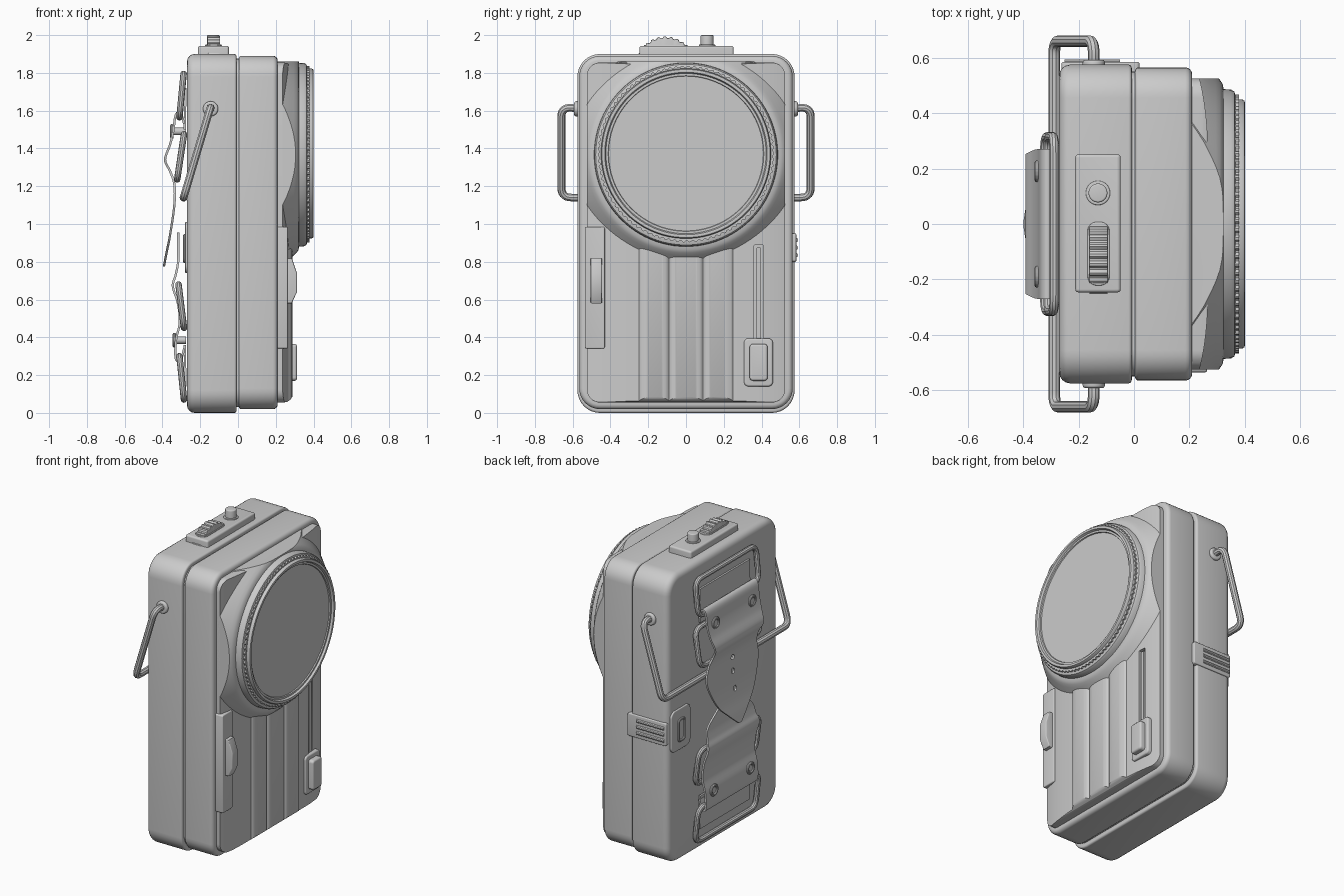
import bpy, bmesh
from math import sin, cos, pi, sqrt
from mathutils import Vector

if "Cube" in bpy.data.objects:
    bpy.data.objects.remove(bpy.data.objects["Cube"])

MAP = {'x': lambda a, u, v: (a, u, v), 'y': lambda a, u, v: (u, a, v), 'z': lambda a, u, v: (u, v, a)}

def finish(name, bm):
    bmesh.ops.recalc_face_normals(bm, faces=bm.faces)
    me = bpy.data.meshes.new(name)
    bm.to_mesh(me)
    bm.free()
    ob = bpy.data.objects.new(name, me)
    bpy.context.collection.objects.link(ob)
    return ob

def prism(name, pts, axis, a, b, lo=0, hi=0, seg=4):
    """Extrude a 2D outline along an axis, rounding the edges of each cap."""
    bm = bmesh.new()
    caps = [bm.faces.new([bm.verts.new(MAP[axis](t, u, v)) for u, v in pts]) for t in (a, b)]
    n = len(pts)
    va, vb = list(caps[0].verts), list(caps[1].verts)
    for i in range(n):
        j = (i + 1) % n
        bm.faces.new((va[i], va[j], vb[j], vb[i]))
    bmesh.ops.recalc_face_normals(bm, faces=bm.faces)
    rims = [list(c.edges) for c in caps]
    for rim, w in zip(rims, (lo, hi)):
        if w:
            bmesh.ops.bevel(bm, geom=rim, offset=w, segments=seg, profile=0.5, affect='EDGES', clamp_overlap=True)
    return finish(name, bm)

def rrect(u0, u1, v0, v1, r, n=8):
    out = []
    for k, (cu, cv) in enumerate([(u1-r, v1-r), (u0+r, v1-r), (u0+r, v0+r), (u1-r, v0+r)]):
        out += [(cu + r*cos(pi/2*(k + i/n)), cv + r*sin(pi/2*(k + i/n))) for i in range(n+1)]
    return out

def circle(cu, cv, r, n=32):
    return [(cu + r*cos(2*pi*i/n), cv + r*sin(2*pi*i/n)) for i in range(n)]

def gear(cu, cv, r, depth, teeth):
    n = teeth*4
    return [(cu + (r - depth*(i % 4 > 1))*cos(2*pi*i/n), cv + (r - depth*(i % 4 > 1))*sin(2*pi*i/n)) for i in range(n)]

def boolean(ob, cutter, op):
    m = ob.modifiers.new('cut', 'BOOLEAN')
    m.operation, m.object, m.solver = op, cutter, 'EXACT'
    bake(ob)
    bpy.data.objects.remove(cutter)

def bake(ob):
    dg = bpy.context.evaluated_depsgraph_get()
    me = bpy.data.meshes.new_from_object(ob.evaluated_get(dg))
    ob.modifiers.clear()
    ob.data = me

def lathe(name, prof, cz, n=96):
    """Revolve (x, r) points around the lens axis."""
    bm = bmesh.new()
    rings = [[bm.verts.new((x, r*cos(2*pi*i/n), cz + r*sin(2*pi*i/n))) for i in range(n)] for x, r in prof]
    for p, q in zip(rings, rings[1:]):
        for i in range(n):
            bm.faces.new((p[i], p[(i+1) % n], q[(i+1) % n], q[i]))
    bm.faces.new(rings[0])
    bm.faces.new(rings[-1])
    return finish(name, bm)

def wire(name, corners, r, fillet, cyclic):
    """Round wire through corner points with filleted bends."""
    P = [Vector(c) for c in corners]
    pts, n = [], len(P)
    for i, p in enumerate(P):
        if not cyclic and i in (0, n-1):
            pts.append(p)
            continue
        a = p + (P[i-1] - p).normalized()*fillet
        b = p + (P[(i+1) % n] - p).normalized()*fillet
        pts += [a*(1-t)**2 + p*2*t*(1-t) + b*t*t for t in [k/7 for k in range(8)]]
    cu = bpy.data.curves.new(name, 'CURVE')
    cu.dimensions, cu.bevel_depth, cu.bevel_resolution, cu.use_fill_caps = '3D', r, 3, True
    sp = cu.splines.new('POLY')
    sp.points.add(len(pts)-1)
    for s, p in zip(sp.points, pts):
        s.co = (*p, 1)
    sp.use_cyclic_u = cyclic
    tmp = bpy.data.objects.new('tmp', cu)
    bpy.context.collection.objects.link(tmp)
    me = bpy.data.meshes.new_from_object(tmp.evaluated_get(bpy.context.evaluated_depsgraph_get()))
    bpy.data.objects.remove(tmp)
    ob = bpy.data.objects.new(name, me)
    bpy.context.collection.objects.link(ob)
    return ob

def strap(name, path, widths, thick=0.012, sub=6):
    """Leather ribbon along (x, z) points, with a half-width at each point."""
    K = [Vector((x, z, w)) for (x, z), w in zip(path, widths)]
    K = [K[0]*2 - K[1]] + K + [K[-1]*2 - K[-2]]
    S = []
    for i in range(1, len(K)-2):
        a, b, c, d = K[i-1:i+3]
        for k in range(sub):
            t = k/sub
            S.append(0.5*(2*b + (c-a)*t + (2*a-5*b+4*c-d)*t*t + (3*b-a-3*c+d)*t**3))
    S.append(K[-2])
    bm = bmesh.new()
    rows = [[bm.verts.new((s.x, s.z*(j/4-1), s.y)) for j in range(9)] for s in S]
    for p, q in zip(rows, rows[1:]):
        for j in range(8):
            bm.faces.new((p[j], p[j+1], q[j+1], q[j]))
    ob = finish(name, bm)
    m = ob.modifiers.new('thick', 'SOLIDIFY')
    m.thickness, m.offset = thick, 0
    bake(ob)
    return ob

# Body shells and seam
prism('rear_shell', rrect(-.575, .575, 0, 1.9, .12), 'x', -.27, -.008, .04, .012)
prism('front_shell', rrect(-.565, .565, .02, 1.89, .11), 'x', .004, .21, .012, .025)
prism('seam_gasket', rrect(-.55, .55, .03, 1.875, .1), 'x', -.03, .03)

# Fluted front panel, trimmed to a rounded outline
def panel_x(y):
    x = .235 + .035*(1 - (abs(y)/.53)**4)
    for c, h in ((-.17, .08), (0, .09), (.17, .08)):
        if abs(y-c) < h:
            x += .018*sqrt(1 - ((y-c)/h)**2)
    return x
ys = [-.53 + 1.06*i/106 for i in range(107)]
panel = prism('front_panel', [(.15, -.53)] + [(panel_x(y), y) for y in ys] + [(.15, .53)], 'z', .04, 1.87)
boolean(panel, prism('trim', rrect(-.525, .525, .055, 1.855, .07), 'x', .1, .292, 0, .05), 'INTERSECT')
boolean(panel, prism('slot', rrect(.36, .41, .36, .89, .006, 2), 'x', .235, .4), 'DIFFERENCE')
prism('slot_rail', rrect(.373, .397, .36, .875, .005, 2), 'x', .22, .258)

# Lens housing: cone clipped by the panel edges, then stepped rings
CZ = 1.367
cone = lathe('lens_housing', [(.15, .66), (.25, .577), (.295, .535), (.31, .52), (.32, .505), (.325, .48)], CZ)
boolean(cone, prism('trim', rrect(-.525, .525, .3, 1.86, .1), 'x', .1, .5), 'INTERSECT')
lathe('lens_ring', [(.3, .488), (.35, .485), (.362, .478), (.367, .462), (.367, .44)], CZ)
prism('lens_knurl', gear(0, CZ+.003, .467, .008, 90), 'x', .36, .378)
lathe('lens_rim', [(.35, .45), (.39, .45), (.398, .445), (.4, .438), (.398, .43), (.385, .424), (.385, .412), (.374, .408)], CZ+.006)

# Side plate with thumb tab
prism('side_plate', rrect(-.535, -.43, .34, .985, .01, 3), 'x', .2, .263, 0, .006)
prism('thumb_tab', [(.25, .58), (.285, .58), (.312, .64), (.312, .74), (.285, .82), (.25, .82)], 'y', -.505, -.445, .006, .006)

# Slider
prism('slider_base', rrect(.307, .46, .14, .395, .025), 'x', .22, .278, 0, .01)
prism('slider_button', rrect(.337, .432, .17, .365, .018), 'x', .26, .312, 0, .012)

# Top controls
prism('top_plate', rrect(-.212, -.048, -.247, .252, .012, 3), 'z', 1.88, 1.943, 0, .012)
prism('wheel_well', rrect(-.168, -.088, -.222, .008, .035), 'z', 1.9, 1.948, 0, .004)
prism('dial_wheel', gear(-.108, 1.836, .157, .008, 28), 'x', -.162, -.094, .005, .005, 2)
prism('knob_collar', circle(-.13, .112, .044), 'z', 1.9, 1.95, 0, .004)
prism('top_knob', circle(-.13, .112, .034), 'z', 1.93, 2.0, 0, .006)

# Carrying bail with its pivots
half = [(-.145, .56, 1.61), (-.145, .66, 1.62), (-.288, .66, 1.14)]
wire('carry_bail', half + [(x, -y, z) for x, y, z in reversed(half)], .021, .055, False)
for s in (1, -1):
    prism('bail_pivot', circle(-.145, 1.61, .04), 'y', s*.55, s*.592, 0, .01)

# Rear wire loops
def loop(name, top, bottom, w):
    (x1, z1), (x0, z0) = top, bottom
    wire(name, [(x1, -w, z1), (x1, w, z1), (x0, w, z0), (x0, -w, z0)], .017, .06, True)
loop('upper_loop', (-.288, 1.795), (-.31, 1.565), .315)
loop('upper_ring', (-.286, 1.475), (-.322, 1.235), .315)
loop('lower_ring', (-.315, .68), (-.286, .45), .315)
loop('lower_loop', (-.31, .3), (-.286, .07), .315)

# Leather straps
up = strap('upper_strap', [(-.285, 1.53), (-.305, 1.59), (-.33, 1.575), (-.343, 1.49), (-.36, 1.42), (-.386, 1.34),
           (-.36, 1.28), (-.337, 1.21), (-.337, 1.1), (-.36, .94), (-.38, .84), (-.392, .775)],
           [.27, .27, .27, .27, .265, .25, .235, .25, .265, .19, .09, .015])
for z in (1.19, 1.1, .99):
    boolean(up, prism('hole', circle(0, z, .017, 16), 'x', -.5, -.28), 'DIFFERENCE')
strap('lower_strap', [(-.285, .34), (-.305, .275), (-.33, .29), (-.328, .387), (-.308, .48), (-.318, .58), (-.345, .67),
      (-.33, .73), (-.317, .8), (-.317, .88), (-.317, .955)], [.27, .27, .27, .27, .27, .27, .265, .25, .23, .13, .02])
strap('upper_backing', [(-.278, 1.72), (-.28, 1.62), (-.282, 1.5)], [.26, .26, .26])
strap('lower_backing', [(-.278, .14), (-.28, .24), (-.282, .36)], [.26, .26, .26])
for y in (-.19, .19):
    for x, z in ((-.343, 1.49), (-.33, .385)):
        prism('rivet_post', circle(y, z, .02, 20), 'x', -.275, x-.01)
        wire('rivet_ring', [(x-.007, y + u, z + v) for u, v in circle(0, 0, .031, 16)], .009, .003, True)

# Side latch over the seam, and its keeper on the back
prism('latch_band', rrect(-.262, .02, .8, .95, .012, 3), 'y', .55, .584, 0, .006)
for z in (.835, .875, .915):
    wire('latch_rib', [(-.25, .582, z), (-.05, .582, z)], .012, .01, False)
prism('latch_plate', rrect(.35, .55, .74, 1.01, .04), 'x', -.28, -.25, .006)
wire('latch_slot', [(-.282, .42, .8), (-.282, .48, .8), (-.282, .48, .94), (-.282, .42, .94)], .008, .02, True)

# Smooth shading with sharp edges kept
bpy.ops.object.select_all(action='DESELECT')
for ob in bpy.context.scene.objects:
    ob.select_set(True)
    bpy.context.view_layer.objects.active = ob
bpy.ops.object.shade_smooth_by_angle(angle=0.6)
